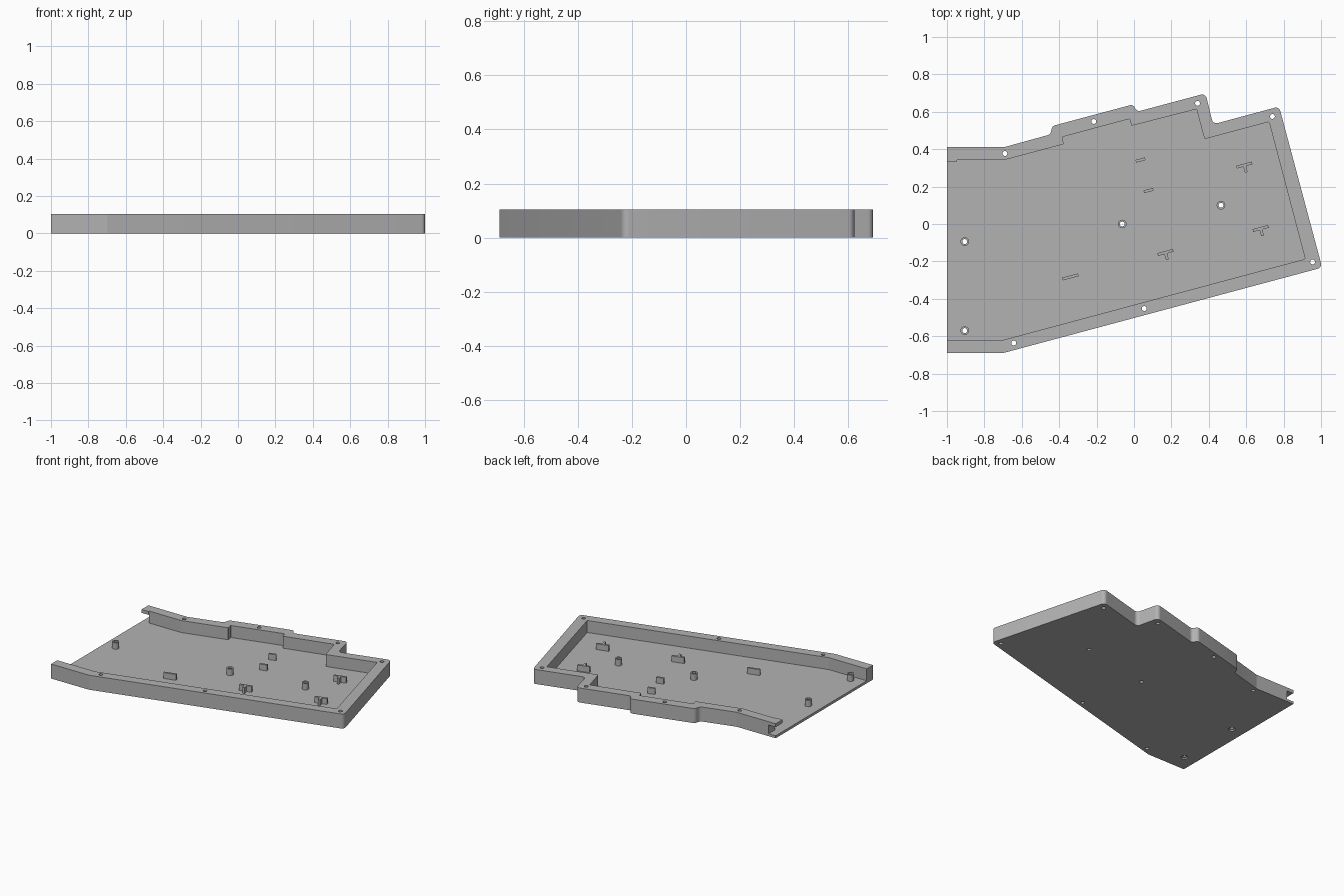
import bpy, bmesh, math
from mathutils import Vector, Matrix

if "Cube" in bpy.data.objects:
    bpy.data.objects.remove(bpy.data.objects["Cube"], do_unlink=True)

HEIGHT, FLOOR, TILT = 0.104, 0.018, math.radians(15)
HOLE, POST_TOP, RIB_TOP = 0.013, 0.064, 0.06

grey = bpy.data.materials.new("plain grey")
grey.use_nodes = True
grey.diffuse_color = (0.45, 0.45, 0.45, 1)
grey.node_tree.nodes["Principled BSDF"].inputs["Base Color"].default_value = grey.diffuse_color


def make(name, bm):
    bmesh.ops.recalc_face_normals(bm, faces=bm.faces)
    mesh = bpy.data.meshes.new(name)
    bm.to_mesh(mesh)
    bm.free()
    mesh.materials.append(grey)
    obj = bpy.data.objects.new(name, mesh)
    bpy.context.collection.objects.link(obj)
    return obj


def rounded(points, radius, steps=6):
    """Fillet every corner of a closed outline, except on the open left end."""
    pts = [Vector(p) for p in points]
    out = []
    for i, p in enumerate(pts):
        a, b = pts[i - 1] - p, pts[(i + 1) % len(pts)] - p
        if p.x < -0.99:
            out.append(p)
            continue
        half = a.angle(b) / 2
        t = min(radius / math.tan(half), 0.45 * a.length, 0.45 * b.length)
        start, end = p + a.normalized() * t, p + b.normalized() * t
        r = t * math.tan(half)
        centre = p + (a.normalized() + b.normalized()).normalized() * (r / math.sin(half))
        for k in range(steps + 1):
            d = (start - centre).lerp(end - centre, k / steps)
            out.append(centre + d.normalized() * r)
    return out


def prism(name, points, z0, z1):
    bm = bmesh.new()
    face = bm.faces.new([bm.verts.new((p[0], p[1], z0)) for p in points])
    top = bmesh.ops.extrude_face_region(bm, geom=[face])["geom"]
    bmesh.ops.translate(bm, vec=(0, 0, z1 - z0),
                        verts=[v for v in top if isinstance(v, bmesh.types.BMVert)])
    return make(name, bm)


def box(name, x, y, sx, sy, z0, z1, angle=0.0):
    turn = Matrix.Rotation(angle, 2)
    corners = [(-1, -1), (1, -1), (1, 1), (-1, 1)]
    return prism(name, [Vector((x, y)) + turn @ Vector((u * sx / 2, v * sy / 2))
                        for u, v in corners], z0, z1)


def circle(x, y, r, n=24):
    return [(x + r * math.cos(2 * math.pi * k / n), y + r * math.sin(2 * math.pi * k / n))
            for k in range(n)]


def cut(target, cutter):
    mod = target.modifiers.new("cut", "BOOLEAN")
    mod.operation, mod.solver, mod.object = "DIFFERENCE", "EXACT", cutter
    deps = bpy.context.evaluated_depsgraph_get()
    mesh = bpy.data.meshes.new_from_object(target.evaluated_get(deps))
    target.modifiers.clear()
    target.data = mesh
    bpy.data.objects.remove(cutter, do_unlink=True)


# Case outline and pocket outline
outer = [(-1, -0.69), (-0.7, -0.69), (1.006, -0.233), (0.776, 0.628), (0.423, 0.533),
         (0.382, 0.698), (0.015, 0.6), (-0.003, 0.64), (-0.437, 0.524), (-0.447, 0.479),
         (-0.69, 0.412), (-1, 0.412)]
inner = [(-1.1, -0.62), (-0.7, -0.62), (0.915, -0.187), (0.722, 0.546), (0.377, 0.454),
         (0.334, 0.614), (-0.013, 0.525), (-0.023, 0.562), (-0.385, 0.465), (-0.375, 0.427),
         (-0.69, 0.343), (-1.1, 0.343)]
case = prism("tray_case", rounded(outer, 0.025), 0, HEIGHT)
cut(case, prism("pocket_cutter", rounded(inner, 0.006, 3), FLOOR, HEIGHT + 0.1))

# Port opening through the back wall at the open end, with a lip above it
cut(case, box("port_cutter", -1.02, 0.39, 0.15, 0.14, FLOOR, 0.08))
box("port_lip", -0.9725, 0.339, 0.055, 0.01, 0.08, HEIGHT)

# Screw holes in the rim and under the posts
rim_holes = [(-0.69, 0.377), (-0.215, 0.548), (0.34, 0.645), (0.74, 0.575),
             (0.955, -0.203), (0.055, -0.452), (-0.643, -0.636)]
posts = [(-0.905, -0.094), (-0.905, -0.57), (-0.063, 0), (0.465, 0.1)]
for x, y in rim_holes + posts:
    cut(case, prism("hole_cutter", circle(x, y, HOLE), -0.1, HEIGHT + 0.1))
for x, y in posts[:2]:
    cut(case, prism("counterbore_cutter", circle(x, y, 0.022), -0.1, 0.01))

# Hollow screw posts
for i, (x, y) in enumerate(posts):
    post = prism(f"screw_post_{i + 1}", circle(x, y, 0.023), FLOOR, POST_TOP)
    cut(post, prism("post_cutter", circle(x, y, HOLE), 0, HEIGHT))

# Straight support ribs
for i, (x, y, length) in enumerate([(0.035, 0.342, 0.052), (0.078, 0.179, 0.052),
                                    (-0.34, -0.283, 0.088)]):
    box(f"support_rib_{i + 1}", x, y, length, 0.015, FLOOR, RIB_TOP, TILT)

# T-shaped supports: a bar with a short stem towards the front
for i, (x, y) in enumerate([(0.59, 0.315), (0.677, -0.024), (0.168, -0.152)]):
    box(f"t_support_bar_{i + 1}", x, y, 0.086, 0.015, FLOOR, RIB_TOP, TILT)
    down = Vector((math.sin(TILT), -math.cos(TILT))) * 0.024
    box(f"t_support_stem_{i + 1}", x + down.x, y + down.y, 0.015, 0.033, FLOOR, RIB_TOP, TILT)

# Smooth the rounded corners and cylinders, keeping edges sharp
bpy.ops.object.select_all(action="DESELECT")
for obj in bpy.context.collection.objects:
    if obj.type == "MESH":
        obj.select_set(True)
        bpy.context.view_layer.objects.active = obj
bpy.ops.object.shade_smooth_by_angle(angle=math.radians(30))
